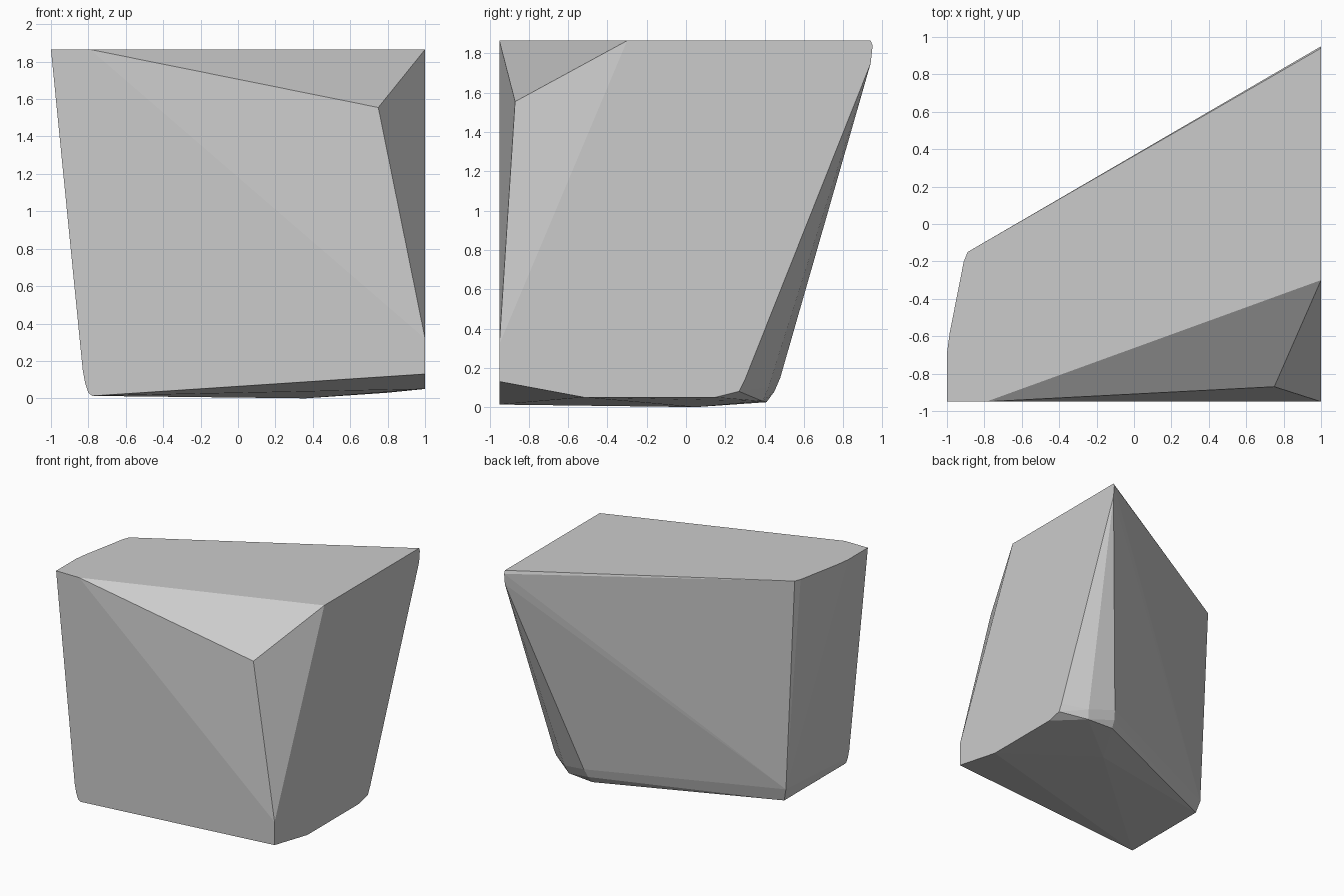
import bpy
import bmesh
from math import radians

if "Cube" in bpy.data.objects:
    bpy.data.objects.remove(bpy.data.objects["Cube"])

# The rock is one convex faceted block: corner rings wrapped by a convex hull.

# top rim, all at one height
TOP = 1.865
top_rim = [(-1, -0.95), (-1, -0.69), (-0.985, -0.58), (-0.91, -0.2),
           (-0.89, -0.15), (1, 0.94), (1, -0.3), (-0.79, -0.95)]

# chipped corner at front right, and the slightly rounded back right edge
chip = [(0.75, -0.87, 1.555), (1, -0.95, 0.32)]
back_edge = [(1, 0.95, 1.84), (1, 0.94, 1.75)]

# lower rim, just above the base
lower_rim = [(-0.83, -0.95, 0.15), (-0.817, -0.95, 0.08), (1, -0.95, 0.13),
             (1, 0.30, 0.14), (1, 0.27, 0.08), (0.82, 0.42, 0.1),
             (0.6, 0.48, 0.15), (0.58, 0.45, 0.08), (-0.81, -0.15, 0.12)]

# base outline with a shallow low point in the middle
base = [(-0.8, -0.95, 0.03), (-0.78, -0.95, 0.013), (1, -0.52, 0.05),
        (1, 0.15, 0.05), (0.8, 0.39, 0.03), (0.57, 0.41, 0.025),
        (-0.78, -0.17, 0.013), (0.36, 0.05, 0.0)]

bm = bmesh.new()
for p in [(x, y, TOP) for x, y in top_rim] + chip + back_edge + lower_rim + base:
    bm.verts.new(p)
hull = bmesh.ops.convex_hull(bm, input=bm.verts[:])
loose = [v for v in bm.verts if not v.link_faces]
bmesh.ops.delete(bm, geom=loose, context='VERTS')
# merge coplanar triangles into clean facets
bmesh.ops.dissolve_limit(bm, angle_limit=radians(0.5), verts=bm.verts[:], edges=bm.edges[:])
bmesh.ops.recalc_face_normals(bm, faces=bm.faces[:])

mesh = bpy.data.meshes.new("rock_block")
bm.to_mesh(mesh)
bm.free()
rock = bpy.data.objects.new("rock_block", mesh)
bpy.context.collection.objects.link(rock)
